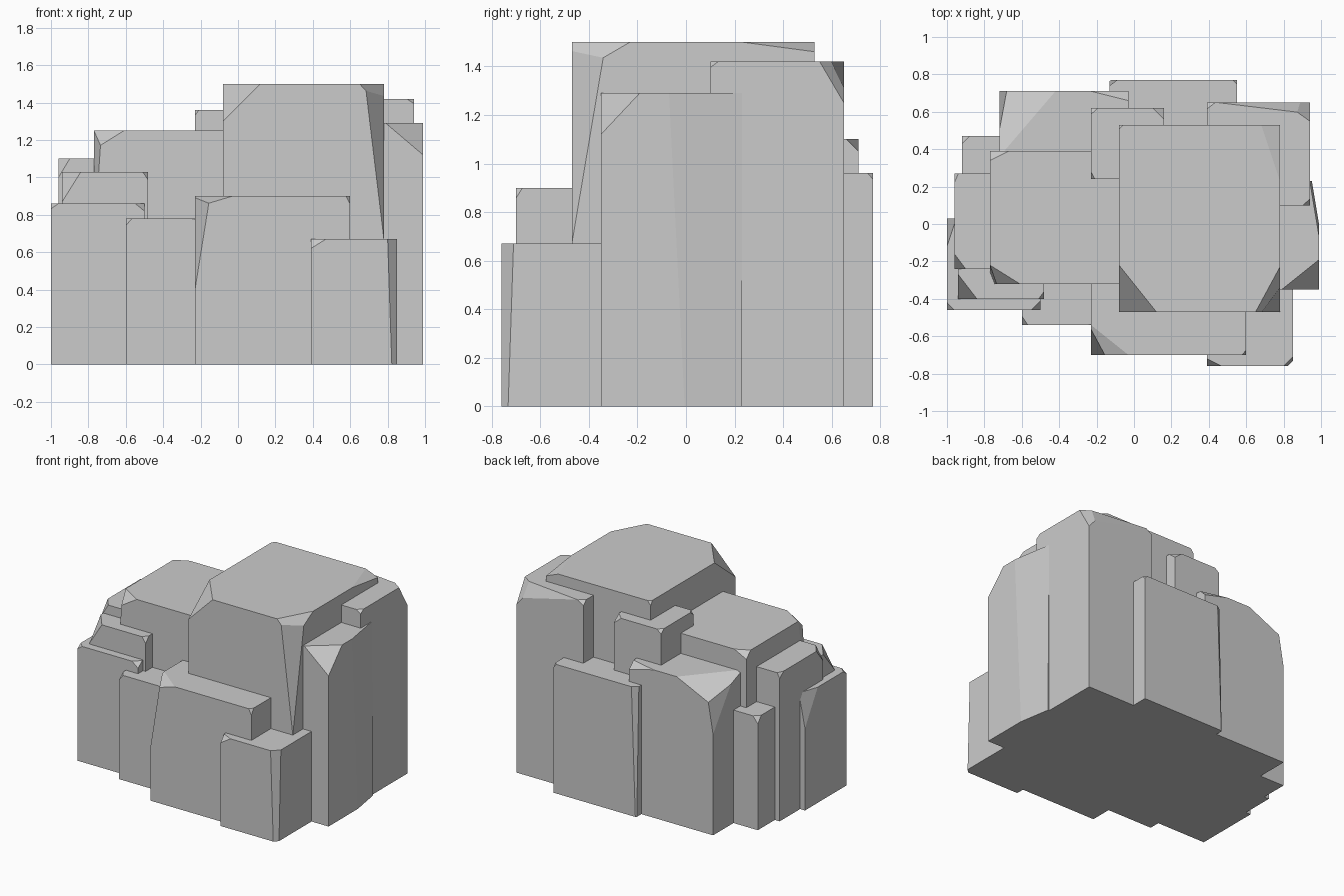
import bpy, bmesh, random
from mathutils import Vector

if "Cube" in bpy.data.objects:
    bpy.data.objects.remove(bpy.data.objects["Cube"])

random.seed(4)


def chip(bm, centre, half, corner, cut):
    """Slice a corner off: cut holds the distances along x, y and z."""
    c = Vector([centre[i] + corner[i] * half[i] for i in range(3)])
    normal = Vector([corner[i] / cut[i] for i in range(3)]).normalized()
    point = c - Vector((corner[0] * cut[0], 0, 0))
    geom = bm.verts[:] + bm.edges[:] + bm.faces[:]
    res = bmesh.ops.bisect_plane(bm, geom=geom, plane_co=point, plane_no=normal,
                                 clear_outer=True, dist=1e-5)
    edges = [e for e in res["geom_cut"] if isinstance(e, bmesh.types.BMEdge)]
    if edges:
        bmesh.ops.contextual_create(bm, geom=edges)


def rock(name, x0, x1, y0, y1, top, chips=()):
    """Upright slab on the ground with chipped corners."""
    lo, hi = Vector((x0, y0, 0)), Vector((x1, y1, top))
    centre, half = (lo + hi) / 2, (hi - lo) / 2
    bm = bmesh.new()
    bmesh.ops.create_cube(bm, size=2)
    for v in bm.verts:
        v.co = Vector([centre[i] + v.co[i] * half[i] for i in range(3)])
    for corner, cut in chips:
        chip(bm, centre, half, corner, cut)
    # light wear on every top corner
    for sx in (-1, 1):
        for sy in (-1, 1):
            wear = [random.uniform(0.02, 0.05) for _ in range(3)]
            chip(bm, centre, half, (sx, sy, 1), wear)
    bmesh.ops.recalc_face_normals(bm, faces=bm.faces[:])
    mesh = bpy.data.meshes.new(name)
    bm.to_mesh(mesh)
    bm.free()
    bpy.context.collection.objects.link(bpy.data.objects.new(name, mesh))


# top corners: front/back, left/right
FL, FR, BL, BR = (-1, -1, 1), (1, -1, 1), (-1, 1, 1), (1, 1, 1)

# tall central slabs
rock("main_rock", -0.08, 0.78, -0.47, 0.53, 1.50,
     [(FL, (.2, .25, .2)), (FR, (.10, .14, .83)), (FR, (.13, .24, .14)),
      (BR, (.1, .3, .04))])
rock("left_rock", -0.77, 0.2, -0.32, 0.39, 1.25,
     [(FL, (.16, .1, .1)), (FL, (.04, .1, .6)), (BL, (.1, .05, .05))])
rock("right_rock", 0.5, 0.99, -0.35, 0.23, 1.29,
     [(FR, (.2, .16, .17)), (BR, (.05, .3, 6))])
rock("back_right_rock", 0.39, 0.94, 0.10, 0.65, 1.42,
     [(BR, (.14, .1, .17)), (BR, (.5, .06, .12))])
rock("back_spire", -0.23, 0.16, 0.24, 0.62, 1.36, [(BR, (.06, .06, .05))])

# front steps
rock("front_rock", -0.23, 0.60, -0.70, 0.0, 0.90,
     [(FL, (.2, .16, .06)), (FL, (.08, .14, .5))])
rock("front_right_rock", 0.39, 0.85, -0.76, -0.2, 0.67,
     [(FR, (.05, .05, 1.5)), (FL, (.08, .04, .05))])
rock("front_left_rock", -0.60, -0.1, -0.54, 0.0, 0.78, [(FR, (.15, .05, .03))])

# back steps
rock("back_rock", -0.13, 0.55, 0.3, 0.77, 0.96, [(BL, (.04, .03, 1.2))])
rock("back_left_rock", -0.72, -0.03, 0.1, 0.71, 1.10,
     [(BL, (.3, .35, .14)), (BL, (.06, .25, .35)), (BR, (.2, .05, .05))])

# left side steps
rock("left_pillar", -0.92, -0.6, 0.1, 0.47, 0.84, [(BL, (.04, .04, .05))])
rock("left_upper_step", -0.96, -0.5, -0.24, 0.27, 1.10, [(FL, (.06, .08, .1))])
rock("left_middle_step", -0.94, -0.48, -0.40, 0.0, 1.03, [(FL, (.1, .13, .16))])
rock("left_lower_step", -1.0, -0.5, -0.46, 0.03, 0.86, [(BL, (.05, .15, .25))])
